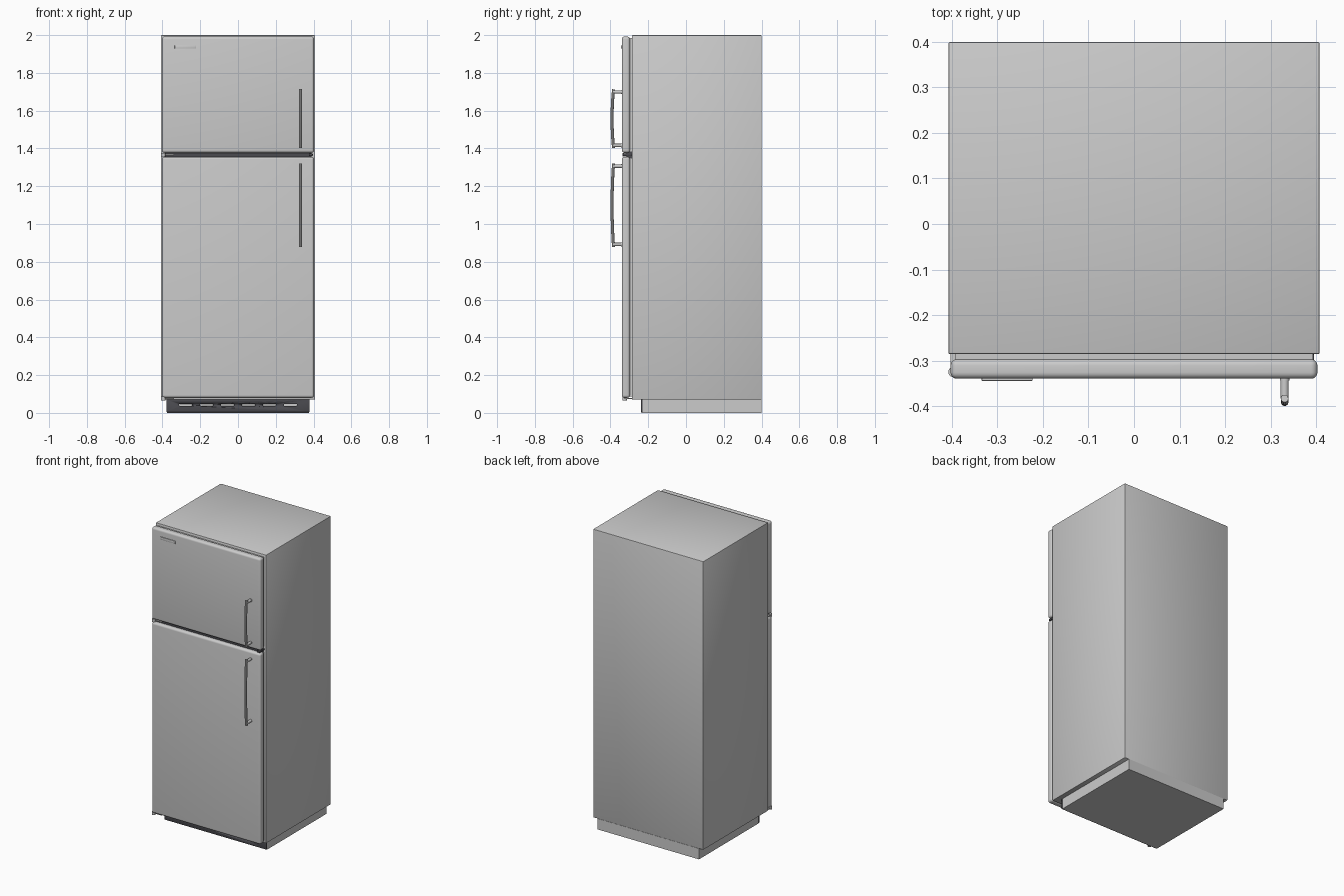
import bpy
from mathutils import Vector

if "Cube" in bpy.data.objects:
    bpy.data.objects.remove(bpy.data.objects["Cube"])


def material(name, rgb):
    m = bpy.data.materials.new(name)
    m.diffuse_color = (*rgb, 1)
    m.use_nodes = True
    m.node_tree.nodes["Principled BSDF"].inputs["Base Color"].default_value = m.diffuse_color
    return m


DARK = material("dark_plastic", (0.07, 0.07, 0.08))


def activate(o):
    bpy.ops.object.select_all(action='DESELECT')
    o.select_set(True)
    bpy.context.view_layer.objects.active = o


def box(name, x, y, z, bevel=0, segs=3, mat=None):
    """Box from (min, max) ranges, with optional rounded edges."""
    bpy.ops.mesh.primitive_cube_add(size=1)
    o = bpy.context.object
    o.name = name
    for v in o.data.vertices:
        v.co = Vector([r[0] if c < 0 else r[1] for c, r in zip(v.co, (x, y, z))])
    if bevel:
        b = o.modifiers.new("round", 'BEVEL')
        b.width, b.segments = bevel, segs
        bpy.ops.object.modifier_apply(modifier="round")
        bpy.ops.object.shade_smooth_by_angle()
    if mat:
        o.data.materials.append(mat)
    return o


def cylinder(name, loc, r, depth, along_y=False, mat=None):
    bpy.ops.mesh.primitive_cylinder_add(vertices=20, radius=r, depth=depth, location=loc,
                                        rotation=(1.570796, 0, 0) if along_y else (0, 0, 0))
    o = bpy.context.object
    o.name = name
    bpy.ops.object.shade_smooth_by_angle()
    if mat:
        o.data.materials.append(mat)
    return o


# Cabinet and plinth
box("cabinet", (-0.408, 0.408), (-0.286, 0.4), (0.071, 2.0), 0.004, 2)
box("plinth", (-0.376, 0.376), (-0.23, 0.4), (0.0, 0.072))

# Dark front grille with six slots cut through to the plinth
grille = box("front_grille", (-0.378, 0.378), (-0.239, -0.2301), (0.003, 0.0715), 0.002, 2, DARK)
for i in range(6):
    cx = (i - 2.5) * 0.111
    cut = box("slot_cutter", (cx - 0.034, cx + 0.034), (-0.26, -0.22), (0.036, 0.048), 0.004)
    activate(grille)
    m = grille.modifiers.new("slot", 'BOOLEAN')
    m.object, m.solver = cut, 'EXACT'
    bpy.ops.object.modifier_apply(modifier="slot")
    bpy.data.objects.remove(cut)

# Doors with their seals
for name, z0, z1 in (("fridge", 0.08, 1.356), ("freezer", 1.377, 1.992)):
    box(name + "_door", (-0.403, 0.403), (-0.34, -0.297), (z0, z1), 0.014, 5)
    box(name + "_seal", (-0.393, 0.393), (-0.298, -0.285), (z0 + 0.008, z1 - 0.008))

# Dark strip between the doors
box("door_divider", (-0.39, 0.39), (-0.315, -0.285), (1.346, 1.387), 0, 1, DARK)

# Hinges on the left side, between and below the doors
for name, z in (("middle_hinge", 1.3665), ("bottom_hinge", 0.076)):
    box(name + "_plate", (-0.403, -0.34), (-0.325, -0.28), (z - 0.003, z + 0.003))
    cylinder(name + "_pin", (-0.396, -0.325, z), 0.012, 0.02)
# Right-hand door stop in the gap
box("door_stop", (0.375, 0.396), (-0.335, -0.285), (1.36, 1.373), 0.003, 2, DARK)


def handle(name, z0, z1, x=0.331):
    """Slightly bowed round bar on two posts."""
    cu = bpy.data.curves.new(name + "_bar", 'CURVE')
    cu.dimensions = '3D'
    cu.bevel_depth, cu.bevel_resolution = 0.0085, 3
    cu.use_fill_caps = True
    sp = cu.splines.new('POLY')
    n = 12
    sp.points.add(n)
    for i, p in enumerate(sp.points):
        t = i / n
        y = -0.3835 - 0.008 * (1 - (2 * t - 1) ** 2)
        p.co = (x, y, z0 + t * (z1 - z0), 1)
    o = bpy.data.objects.new(name + "_bar", cu)
    bpy.context.collection.objects.link(o)
    activate(o)
    bpy.ops.object.convert(target='MESH')
    bpy.ops.object.shade_smooth_by_angle()
    for part, z in (("lower", z0 + 0.014), ("upper", z1 - 0.014)):
        cylinder(f"{name}_{part}_post", (x, -0.36, z), 0.009, 0.046, True)
        cylinder(f"{name}_{part}_foot", (x, -0.341, z), 0.0105, 0.006, True)


handle("freezer_handle", 1.402, 1.713)
handle("fridge_handle", 0.878, 1.32)

# Blank trim plate in the upper left corner
box("trim_plate", (-0.335, -0.223), (-0.345, -0.338), (1.928, 1.946), 0.002, 2)
